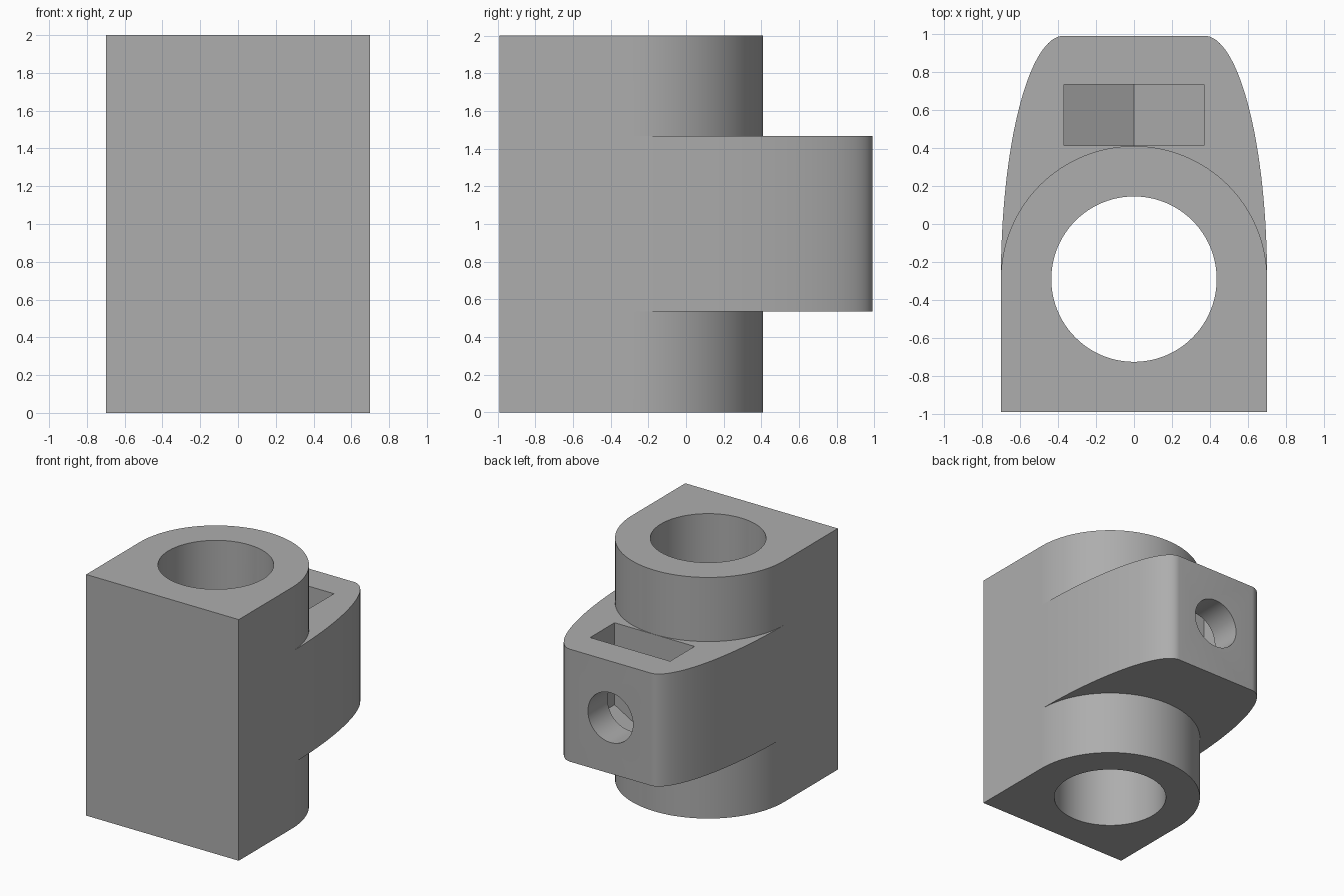
import bpy, bmesh, math

cube = bpy.data.objects.get("Cube")
if cube:
    bpy.data.objects.remove(cube, do_unlink=True)

grey = bpy.data.materials.new("plain grey")
grey.use_nodes = True
colour = (0.42, 0.42, 0.42, 1)
grey.diffuse_color = colour
grey.node_tree.nodes["Principled BSDF"].inputs["Base Color"].default_value = colour


def arc(cx, cy, rx, ry, start, end, steps):
    angles = [math.radians(start + (end - start) * i / steps) for i in range(steps + 1)]
    return [(cx + rx * math.cos(a), cy + ry * math.sin(a)) for a in angles]


def prism(name, profile, low, high, upright=True):
    """Extrude a profile along z, or along y when not upright."""
    bm = bmesh.new()
    place = (lambda p, h: (p[0], p[1], h)) if upright else (lambda p, h: (p[0], h, p[1]))
    face = bm.faces.new([bm.verts.new(place(p, low)) for p in profile])
    top = bmesh.ops.extrude_face_region(bm, geom=[face])
    shift = (0, 0, high - low) if upright else (0, high - low, 0)
    bmesh.ops.translate(bm, vec=shift, verts=[v for v in top["geom"] if isinstance(v, bmesh.types.BMVert)])
    bmesh.ops.recalc_face_normals(bm, faces=bm.faces)
    mesh = bpy.data.meshes.new(name)
    bm.to_mesh(mesh)
    bm.free()
    mesh.materials.append(grey)
    obj = bpy.data.objects.new(name, mesh)
    bpy.context.collection.objects.link(obj)
    return obj


def combine(target, other, operation):
    mod = target.modifiers.new(other.name, "BOOLEAN")
    mod.operation, mod.object, mod.solver = operation, other, "EXACT"
    bpy.context.view_layer.objects.active = target
    bpy.ops.object.modifier_apply(modifier=mod.name)
    bpy.data.objects.remove(other, do_unlink=True)


HALF, FRONT, BACK, BORE_Y, MID = 0.7, -0.99, 0.99, -0.29, 1.0

# Main block with a half-round back
body = prism("bearing_block", [(-HALF, FRONT), (HALF, FRONT)] + arc(0, BORE_Y, HALF, HALF, 0, 180, 64), 0, 2)

# Clamp lug: elliptical flanks running to a flat back
flank = arc(0.37, BORE_Y, HALF - 0.37, BACK - BORE_Y, 0, 90, 32)
outline = [(HALF, -0.6)] + flank
outline += [(-x, y) for x, y in reversed(outline)]
combine(body, prism("clamp_lug", outline, 0.535, 1.468), "UNION")

# Vertical bore
combine(body, prism("bore", arc(0, BORE_Y, 0.435, 0.435, 0, 360, 96)[:-1], -0.1, 2.1), "DIFFERENCE")

# Nut slot, pointed at the bottom and open at the top
slot_half = 0.367
point = slot_half / math.sqrt(3)
slot = [(-slot_half, 1.6), (-slot_half, MID - point), (0, MID - 2 * point),
        (slot_half, MID - point), (slot_half, 1.6)]
combine(body, prism("nut_slot", slot, 0.412, 0.733, False), "DIFFERENCE")

# Screw hole from the back into the bore
combine(body, prism("screw_hole", arc(0, MID, 0.207, 0.207, 0, 360, 48)[:-1], BORE_Y, 1.1, False), "DIFFERENCE")

bpy.ops.object.select_all(action="DESELECT")
body.select_set(True)
bpy.context.view_layer.objects.active = body
bpy.ops.object.shade_smooth_by_angle(angle=math.radians(30))
